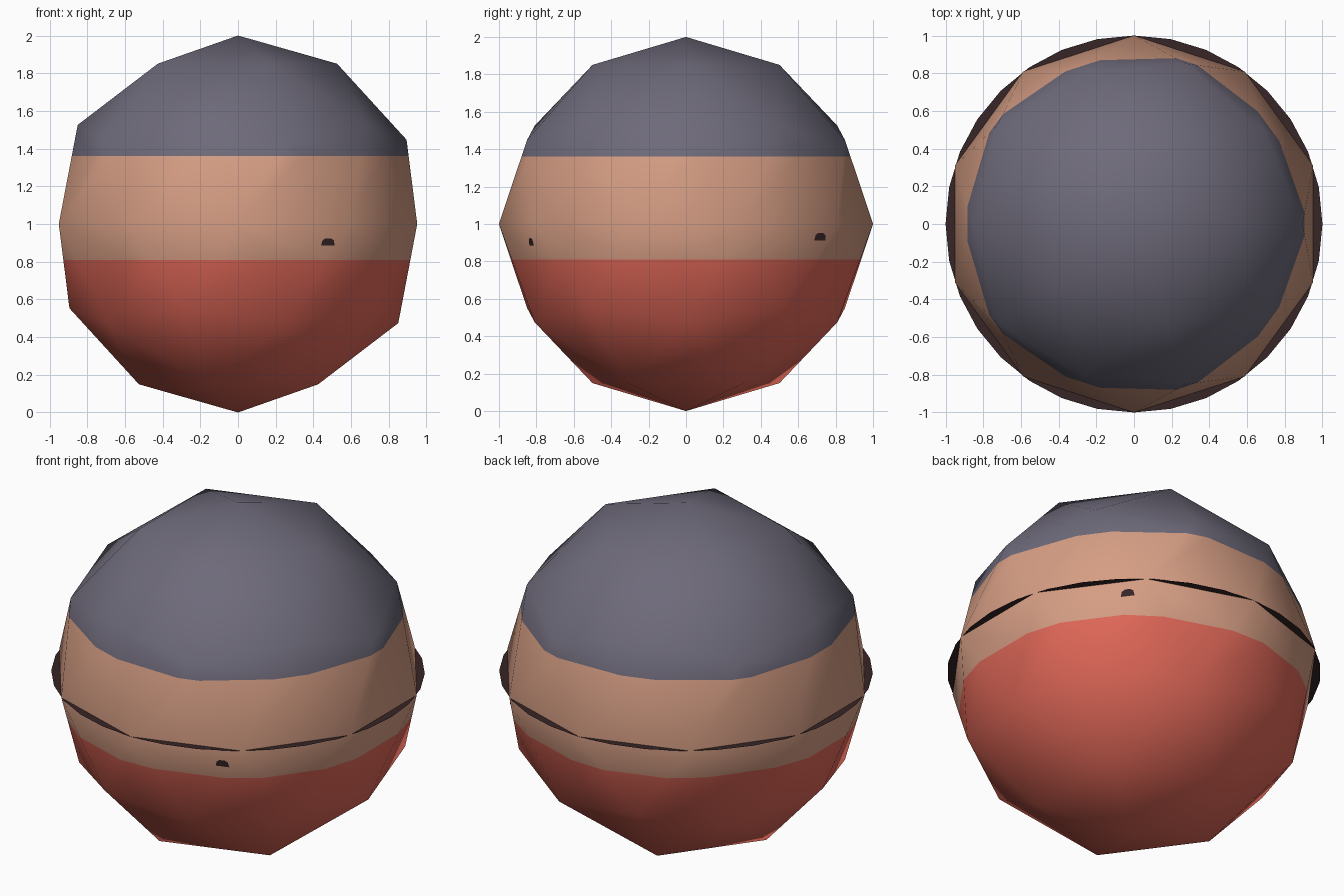
import bpy, bmesh, math
from mathutils import Vector
from mathutils.bvhtree import BVHTree

if "Cube" in bpy.data.objects:
    bpy.data.objects.remove(bpy.data.objects["Cube"])


def material(name, rgb):
    m = bpy.data.materials.new(name)
    m.diffuse_color = (*rgb, 1)
    m.use_nodes = True
    m.node_tree.nodes["Principled BSDF"].inputs["Base Color"].default_value = m.diffuse_color
    return m


GREY = material("slate grey", (0.156, 0.144, 0.195))
TAN = material("skin tan", (0.67, 0.34, 0.23))
RED = material("coral red", (0.75, 0.138, 0.098))
DARK = material("dark brown", (0.038, 0.018, 0.019))


def make_object(name, bm, mats):
    mesh = bpy.data.meshes.new(name)
    bm.to_mesh(mesh)
    bm.free()
    for m in mats:
        mesh.materials.append(m)
    obj = bpy.data.objects.new(name, mesh)
    bpy.context.collection.objects.link(obj)
    return obj


# Ball: smooth low-poly icosphere, cut into three colour bands by height
bm = bmesh.new()
bmesh.ops.create_icosphere(bm, subdivisions=2, radius=1)
bmesh.ops.translate(bm, verts=bm.verts, vec=(0, 0, 1))
tree = BVHTree.FromBMesh(bm)
LOW, HIGH = 0.81, 1.36
for z in (LOW, HIGH):
    bmesh.ops.bisect_plane(bm, geom=bm.verts[:] + bm.edges[:] + bm.faces[:],
                           plane_co=(0, 0, z), plane_no=(0, 0, 1))
for f in bm.faces:
    z = f.calc_center_median().z
    f.material_index = 0 if z > HIGH else 1 if z > LOW else 2
    f.smooth = True
make_object("ball", bm, (GREY, TAN, RED))

# Equator disc: flat circle whose rim shows between the ball's corners
bm = bmesh.new()
bmesh.ops.create_circle(bm, cap_ends=True, segments=32, radius=1)
bmesh.ops.translate(bm, verts=bm.verts, vec=(0, 0, 1))
make_object("equator_disc", bm, (DARK,))

# Small dark spots: thin plates lying on the tan band
OUTLINE = ((-0.038, -0.02), (0.038, -0.02), (0.032, 0.01),
           (0.015, 0.02), (-0.015, 0.02), (-0.032, 0.008))
for name, angle, height in (("front_spot", -60, 0.905), ("back_spot", 48, 0.933)):
    a = math.radians(angle)
    out = Vector((math.cos(a), math.sin(a), 0))
    hit, normal, _, _ = tree.ray_cast(out * 3 + Vector((0, 0, height)), -out)
    side = Vector((0, 0, 1)).cross(normal).normalized()
    up = normal.cross(side)
    bm = bmesh.new()
    bm.faces.new([bm.verts.new(hit + normal * 0.003 + side * u + up * v)
                  for u, v in OUTLINE])
    make_object(name, bm, (DARK,))
